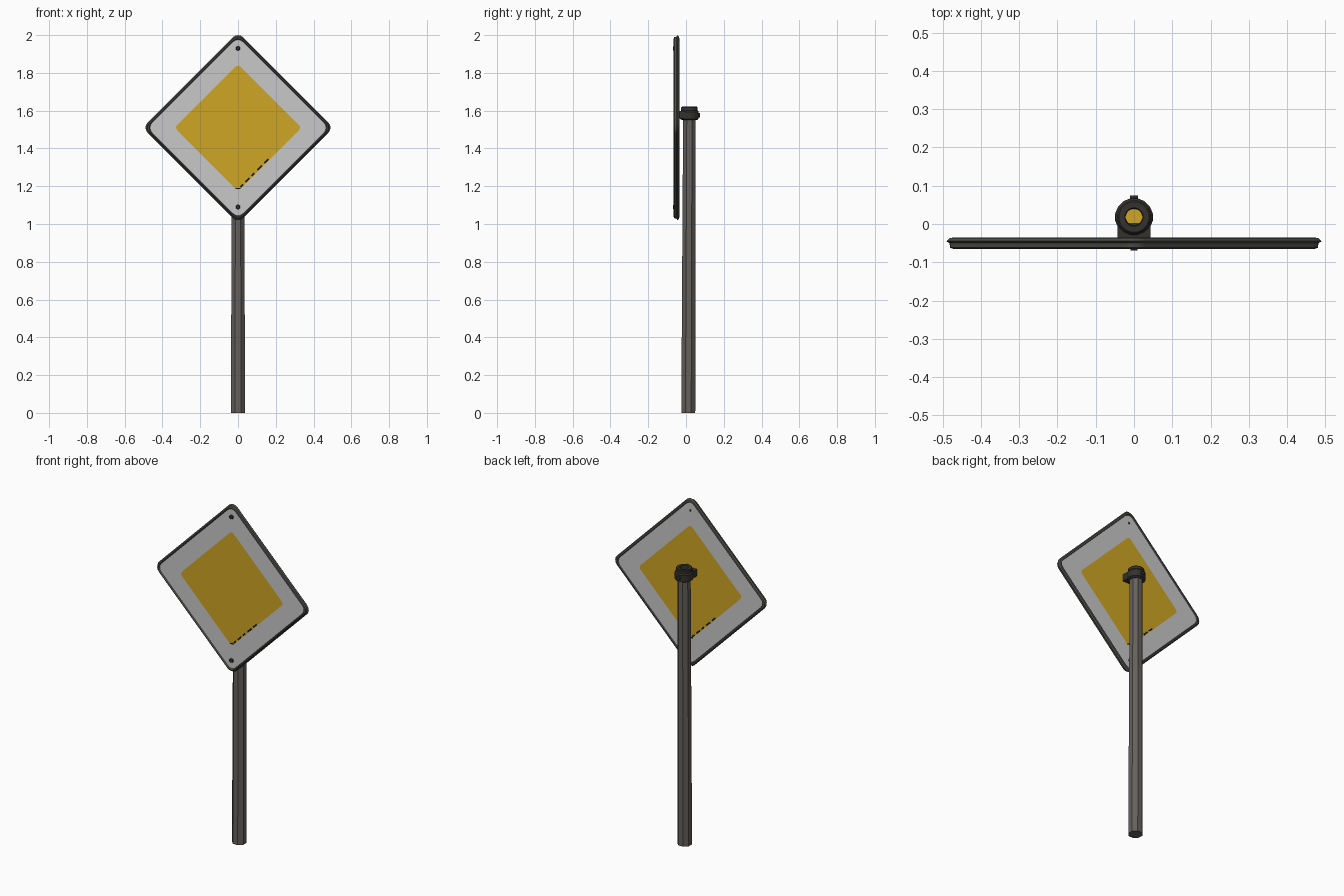
import bpy, bmesh
from math import sin, cos, pi
from mathutils import Matrix

cube = bpy.data.objects.get("Cube")
if cube:
    bpy.data.objects.remove(cube)


def material(name, rgb):
    m = bpy.data.materials.new(name)
    m.use_nodes = True
    m.diffuse_color = (*rgb, 1)
    m.node_tree.nodes["Principled BSDF"].inputs["Base Color"].default_value = (*rgb, 1)
    return m


WHITE = material("panel white", (0.58, 0.58, 0.58))
YELLOW = material("sign yellow", (0.62, 0.38, 0.018))
RIM = material("rim grey", (0.075, 0.075, 0.068))
POST = material("post grey", (0.13, 0.12, 0.108))
DARK = material("dark iron", (0.035, 0.032, 0.027))
BLACK = material("chip black", (0.01, 0.01, 0.01))

SIGN_Z = 1.51
POST_Y = 0.018


def make(name, bm, mats):
    bmesh.ops.recalc_face_normals(bm, faces=bm.faces)
    me = bpy.data.meshes.new(name)
    bm.to_mesh(me)
    bm.free()
    for m in mats:
        me.materials.append(m)
    ob = bpy.data.objects.new(name, me)
    bpy.context.collection.objects.link(ob)
    return ob


def loft(name, rings, mats, slots=None, closed=False):
    """Skin a list of point rings; slots gives the material of each band."""
    bm = bmesh.new()
    loops = [[bm.verts.new(p) for p in ring] for ring in rings]
    n = len(loops[0])
    pairs = list(zip(loops, loops[1:]))
    if closed:
        pairs.append((loops[-1], loops[0]))
    for k, (a, b) in enumerate(pairs):
        for i in range(n):
            j = (i + 1) % n
            f = bm.faces.new((a[i], a[j], b[j], b[i]))
            f.material_index = slots[k] if slots else 0
    if not closed:
        for ends, slot in ((loops[0], 0), (loops[-1], len(mats) - 1)):
            bm.faces.new(ends).material_index = slot
    return make(name, bm, mats)


def diamond(reach, round_r, y):
    """Rounded diamond outline in the XZ plane."""
    pts = []
    for corner in range(4):
        a = corner * pi / 2
        for s in range(5):
            t = a + (s / 4 - 0.5) * pi / 2
            pts.append(((reach - round_r) * cos(a) + round_r * cos(t), y,
                        SIGN_Z + (reach - round_r) * sin(a) + round_r * sin(t)))
    return pts


def circle(r, z, y=POST_Y, n=16):
    return [(r * cos((i + 0.5) * 2 * pi / n), y + r * sin((i + 0.5) * 2 * pi / n), z)
            for i in range(n)]


def box(name, size, centre, mat, turn=0):
    bm = bmesh.new()
    bmesh.ops.create_cube(bm, size=1)
    bm.transform(Matrix.Translation(centre) @ Matrix.Rotation(turn, 4, 'Y')
                 @ Matrix.Diagonal((*size, 1)))
    return make(name, bm, [mat])


def bolt(name, r, y0, y1, z):
    bm = bmesh.new()
    bmesh.ops.create_cone(bm, cap_ends=True, segments=6, radius1=r, radius2=r * 0.8,
                          depth=abs(y1 - y0))
    turn = Matrix.Rotation(pi / 2 if y1 < y0 else -pi / 2, 4, 'X')
    bm.transform(Matrix.Translation((0, (y0 + y1) / 2, z)) @ turn)
    return make(name, bm, [DARK])


# Sign panel: yellow centre, white border and folded grey rim on both sides
BACK, FRONT = -0.041, -0.058
loft("sign_panel", [
    diamond(0.328, 0.02, BACK), diamond(0.466, 0.036, BACK),
    diamond(0.470, 0.036, -0.035), diamond(0.482, 0.036, -0.037),
    diamond(0.490, 0.036, -0.045), diamond(0.482, 0.036, -0.050),
    diamond(0.480, 0.036, -0.062), diamond(0.472, 0.036, -0.065),
    diamond(0.466, 0.036, FRONT), diamond(0.328, 0.02, FRONT)],
    [YELLOW, WHITE, RIM], [1, 2, 2, 2, 2, 2, 2, 2, 1])
panel = bpy.data.objects["sign_panel"].data
for face in panel.polygons:
    if len(face.vertices) > 4:
        face.material_index = 0

# Worn paint chips along the lower edge of the yellow centre
for side, y, flip in (("front", FRONT, 1), ("back", BACK, -1)):
    for k, (x, length) in enumerate([(0.02, 0.02), (0.05, 0.03), (0.08, 0.02),
                                     (0.115, 0.035), (0.15, 0.03)]):
        box(f"{side}_chip_{k}", (length, 0.002, 0.009),
            (flip * x, y, SIGN_Z - 0.328 + x), BLACK, -flip * pi / 4)
    box(f"{side}_tip_chip", (0.024, 0.002, 0.007), (0, y, SIGN_Z - 0.322), BLACK)

# Fixing bolts at the top and bottom corners
for place, z in (("top", 1.93), ("bottom", 1.09)):
    bolt(place + "_bolt", 0.013, FRONT, -0.069, z)
    bolt(place + "_bolt_back", 0.006, BACK, -0.037, z)

# Slightly tapered faceted post
loft("post", [circle(0.040, 0, 0.012, 8), circle(0.036, 1.58, POST_Y, 8)], [POST])

# Collar with an open, yellow-bottomed top
loft("collar", [circle(0.040, 1.55), circle(0.050, 1.556), circle(0.050, 1.594),
                circle(0.044, 1.602), circle(0.044, 1.617), circle(0.040, 1.621),
                circle(0.024, 1.621), circle(0.022, 1.595)],
     [DARK, YELLOW])
bpy.data.objects["collar"].data.polygons[-2].material_index = 0

# Bracket from the collar to the back of the panel, and rear clamp bolt
box("bracket", (0.086, 0.042, 0.04), (0, -0.019, 1.578), DARK)
bolt("clamp_bolt", 0.014, 0.06, 0.075, 1.576)
